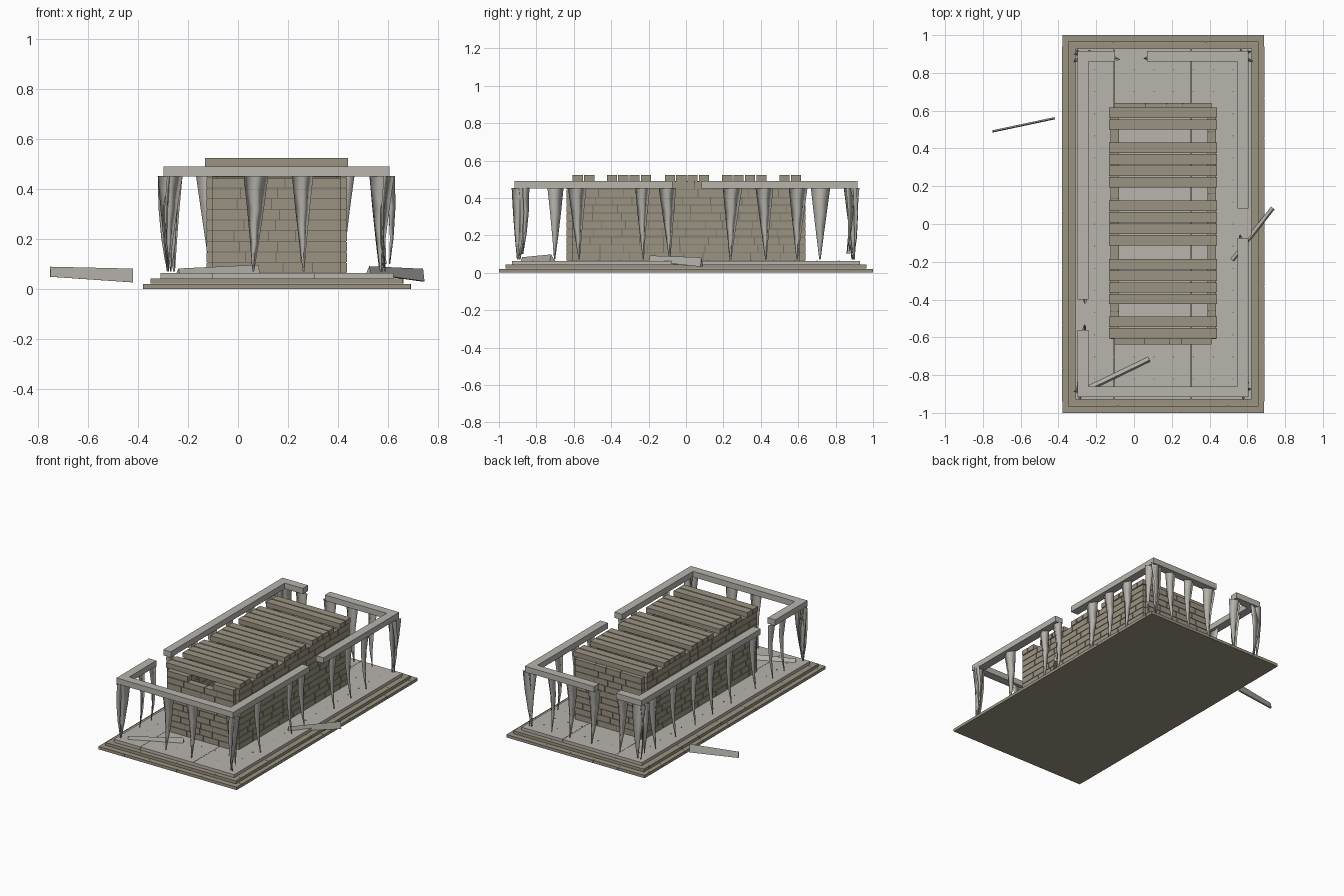
import bpy, bmesh, math, random
from mathutils import Matrix, Vector

random.seed(4)
scene_cube = bpy.data.objects.get("Cube")
if scene_cube:
    bpy.data.objects.remove(scene_cube, do_unlink=True)


def material(name, rgb):
    m = bpy.data.materials.new(name)
    m.use_nodes = True
    m.diffuse_color = (*rgb, 1)
    m.node_tree.nodes["Principled BSDF"].inputs["Base Color"].default_value = (*rgb, 1)
    return m


BRICK = material("weathered brick", (0.33, 0.295, 0.225))
STONE = material("pale stone", (0.48, 0.46, 0.42))
MORTAR = material("dark mortar", (0.17, 0.155, 0.125))
CX = 0.155


def box(bm, lo, hi):
    size = [b - a for a, b in zip(lo, hi)]
    mid = [(a + b) / 2 for a, b in zip(lo, hi)]
    bmesh.ops.create_cube(bm, size=1, matrix=Matrix.Translation(mid) @ Matrix.Diagonal((*size, 1)))


def finish(bm, name, mat):
    bmesh.ops.recalc_face_normals(bm, faces=bm.faces)
    mesh = bpy.data.meshes.new(name)
    bm.to_mesh(mesh)
    bm.free()
    mesh.materials.append(mat)
    obj = bpy.data.objects.new(name, mesh)
    bpy.context.collection.objects.link(obj)
    return obj


def single_box(name, lo, hi, mat):
    bm = bmesh.new()
    box(bm, lo, hi)
    return finish(bm, name, mat)


def cuts(a, b, length):
    """Uneven joint positions from a to b."""
    points = [a]
    while b - points[-1] > length * 1.5:
        points.append(points[-1] + length * random.uniform(0.65, 1.3))
    return points + [b]


def course(bm, axis, a, b, across, z0, z1, length, gap=0.003, hole=None):
    """One row of bricks running along an axis, leaving an optional hole."""
    spans = [(a, b)] if not hole else [(a, hole[0]), (hole[1], b)]
    for s, e in spans:
        joints = cuts(s, e, length)
        for p, q in zip(joints, joints[1:]):
            lo, hi = [p + gap / 2, across[0]], [q - gap / 2, across[1]]
            if axis == "y":
                lo.reverse()
                hi.reverse()
            box(bm, (*lo, z0 + gap / 2), (*hi, z1 - gap / 2))


# Stepped brick plinth
for name, hx, hy, z0, z1 in (("lower_step", 0.535, 1.0, 0, 0.022),
                             ("upper_step", 0.505, 0.965, 0.022, 0.044)):
    bm = bmesh.new()
    w = 0.06
    for s in (-1, 1):
        ys = sorted((s * hy, s * (hy - w)))
        xs = sorted((CX + s * hx, CX + s * (hx - w)))
        course(bm, "x", CX - hx, CX + hx, ys, z0, z1, 0.25, 0.002)
        course(bm, "y", -hy + w, hy - w, xs, z0, z1, 0.25, 0.002)
    finish(bm, name + "_bricks", BRICK)
    e = 0.003
    single_box(name + "_core", (CX - hx + e, -hy + e, z0 + 0.001),
               (CX + hx - e, hy - e, z1 - 0.0015), BRICK)

# Stone floor in three long strips
bm = bmesh.new()
edges = (-0.31, -0.105, 0.303, 0.622)
for a, b in zip(edges, edges[1:]):
    box(bm, (a + 0.001, -0.93, 0.042), (b - 0.001, 0.93, 0.064))
finish(bm, "floor_slabs", STONE)

# Small studs in the floor
bm = bmesh.new()
for i in range(8):
    for j in range(15):
        x, y = -0.21 + i * 0.105, -0.82 + j * 0.117
        if abs(x - CX) > 0.3 or abs(y) > 0.66:
            box(bm, (x - 0.003, y - 0.003, 0.063), (x + 0.003, y + 0.003, 0.0655))
finish(bm, "floor_studs", MORTAR)

# Hollow brick chamber, with a missing brick in the front wall
Z0, H, ROWS = 0.064, 0.0425, 10
walls = (("front_wall", "x", -0.105, 0.413, (-0.638, -0.592), (0.06, 0.25)),
         ("back_wall", "x", -0.105, 0.413, (0.592, 0.64), None),
         ("right_wall", "y", -0.61, 0.61, (-0.125, -0.08), None),
         ("left_wall", "y", -0.61, 0.61, (0.39, 0.435), None))
for name, axis, a, b, across, hole in walls:
    bm = bmesh.new()
    for r in range(ROWS):
        z = Z0 + r * H
        row_hole = hole if r == ROWS - 1 else None
        course(bm, axis, a, b, across, z, z + H, 0.13, 0.004, row_hole)
    finish(bm, name, BRICK)
    bm = bmesh.new()
    e = 0.004
    top = Z0 + H * (ROWS - 1 if hole else ROWS) - e
    lo, hi = [a + e, across[0] + e], [b - e, across[1] - e]
    if axis == "y":
        lo.reverse()
        hi.reverse()
    box(bm, (*lo, Z0), (*hi, top))
    finish(bm, name + "_mortar", MORTAR)

# Roof planks in groups of two and four
bm = bmesh.new()
for centre, count in ((-0.548, 2), (-0.305, 4), (0.005, 4), (0.312, 4), (0.558, 2)):
    for k in range(count):
        y = centre + (k - (count - 1) / 2) * 0.061
        box(bm, (-0.132, y - 0.027, 0.489), (0.44, y + 0.027, 0.523))
finish(bm, "roof_planks", BRICK)

# Broken rail around the chamber
L, R, W, F = -0.298, 0.605, 0.058, 0.917
rails = (("front_rail", L, R, -F, -F + W),
         ("back_rail_short", L, -0.1, F - W, F),
         ("back_rail_long", 0.07, R, F - W, F),
         ("right_rail_long", L, L + W, -0.4, F - W),
         ("right_rail_short", L, L + W, -F + W, -0.56),
         ("left_rail_back", R - W, R, 0.083, F - W),
         ("left_rail_front", R - W, R, -F + W, -0.073))
for name, x0, x1, y0, y1 in rails:
    single_box(name, (x0, y0, 0.45), (x1, y1, 0.49), STONE)


def shard(name, x, y, angle, width, tip=0.07):
    """Hanging blade: a bowed wedge narrowing to a point."""
    bm = bmesh.new()
    rings = []
    drift = random.uniform(-0.015, 0.015)
    for t in (0, 0.35, 0.7, 1):
        w = width / 2 * (1 - 0.93 * t)
        d = 0.013 * (1 - 0.85 * t)
        bow = 0.014 * math.sin(t * math.pi)
        z = 0.452 + (tip - 0.452) * t
        rings.append([bm.verts.new((u + drift * t, v + bow, z))
                      for u, v in ((-w, d), (0, -d), (w, d), (0, d * 0.3))])
    for r0, r1 in zip(rings, rings[1:]):
        for i in range(4):
            j = (i + 1) % 4
            bm.faces.new((r0[i], r0[j], r1[j], r1[i]))
    bm.faces.new(rings[0])
    bm.faces.new(rings[-1])
    bmesh.ops.transform(bm, verts=bm.verts,
                        matrix=Matrix.Translation((x, y, 0)) @ Matrix.Rotation(angle, 4, "Z"))
    obj = finish(bm, name, STONE)
    for f in obj.data.polygons:
        f.use_smooth = len(f.vertices) == 4 and abs(f.normal.z) < 0.7


# Hanging shards along each side
q = math.pi / 2
mx, px, my = L + W / 2, R - W / 2, F - W / 2
rows = (("front_shard", "x", -my, 0, (0.07, 0.26)),
        ("back_shard", "x", my, 2 * q, (-0.12, 0.1, 0.27, 0.43)),
        ("left_shard", "y", px, q, (-0.58, -0.23, -0.1, 0.25, 0.42, 0.6)),
        ("right_shard", "y", mx, -q, (-0.7, -0.58, -0.38, -0.12, 0.08, 0.27, 0.5, 0.72)))
for name, axis, fixed, angle, spots in rows:
    for p in spots:
        x, y = (p, fixed) if axis == "x" else (fixed, p)
        shard(name, x, y, angle + random.uniform(-0.2, 0.2), random.uniform(0.075, 0.105))

# Crossed shards at the corners
for sx in (-1, 1):
    for sy in (-1, 1):
        x, y = (px if sx > 0 else mx), sy * my
        shard("corner_shard", x, y + sy * 0.005, 0.15, 0.1)
        shard("corner_shard", x + sx * 0.01, y, q + 0.2, 0.085)
        shard("corner_shard", x + sx * 0.02, y - sy * 0.02, q / 2 * -sx * sy, 0.06, 0.1)


def fallen(name, a, b, ha, hb, thick):
    """Shard lying on its edge between two points."""
    a, b = Vector(a), Vector(b)
    side = (b - a).cross(Vector((0, 0, 1))).normalized() * thick
    bm = bmesh.new()
    rings = []
    for p, h in ((a, ha), (b, hb)):
        up = Vector((0, 0, h / 2))
        rings.append([bm.verts.new(v) for v in (p - up - side, p - up + side, p + up + side * 0.4)])
    for i in range(3):
        j = (i + 1) % 3
        bm.faces.new((rings[0][i], rings[0][j], rings[1][j], rings[1][i]))
    bm.faces.new(rings[0])
    bm.faces.new(rings[1])
    finish(name=name, bm=bm, mat=STONE)


# Fallen shards
fallen("fallen_shard_right", (-0.75, 0.49, 0.07), (-0.42, 0.56, 0.055), 0.04, 0.055, 0.006)
fallen("fallen_shard_left", (0.52, -0.19, 0.077), (0.735, 0.085, 0.057), 0.03, 0.05, 0.012)
fallen("fallen_shard_front", (-0.24, -0.87, 0.073), (0.08, -0.715, 0.08), 0.02, 0.036, 0.015)
